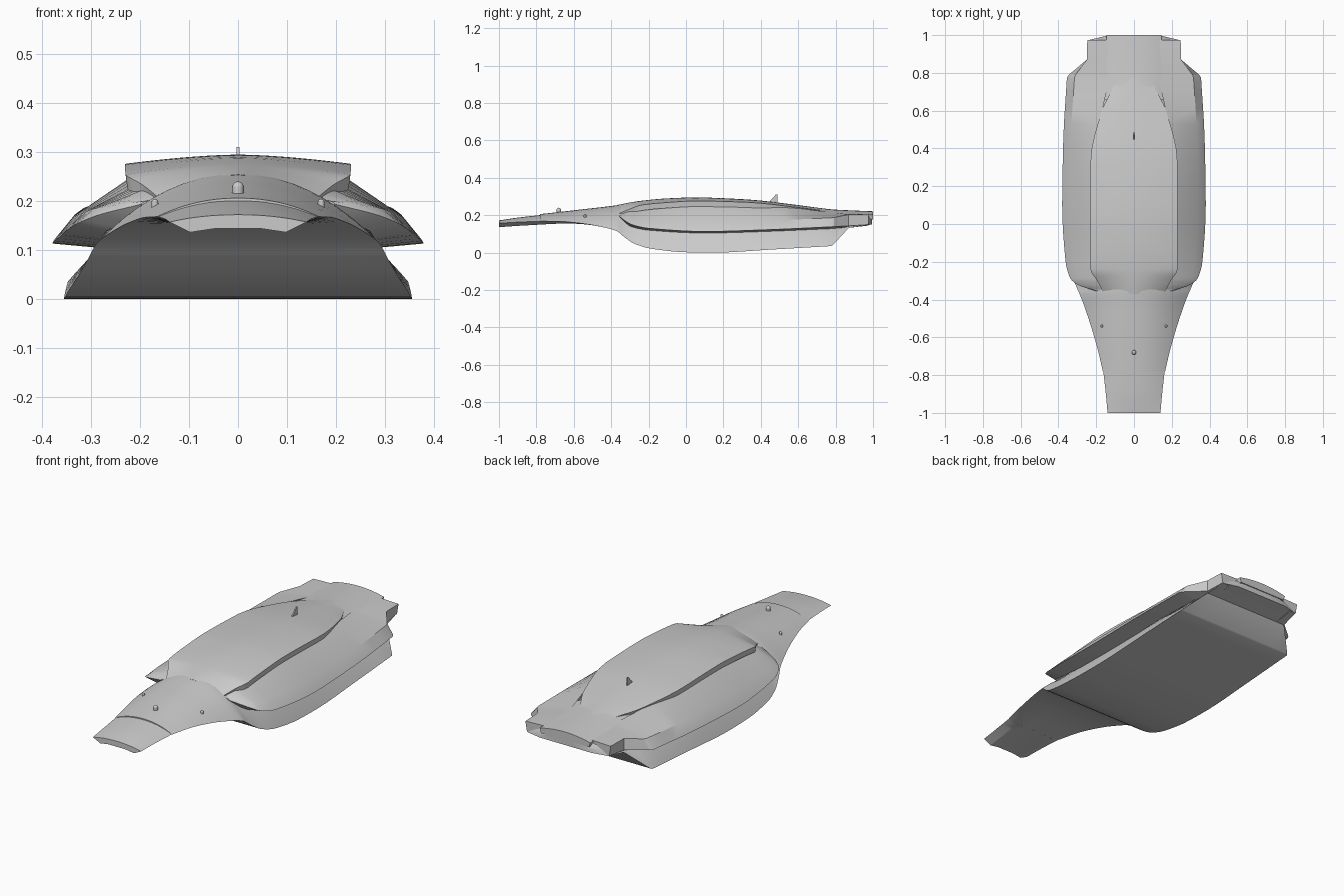
import bpy, bmesh, math

if "Cube" in bpy.data.objects:
    bpy.data.objects.remove(bpy.data.objects["Cube"])


def refine(rows, n=4):
    """Monotone cubic interpolation of section rows along the first column (y)."""
    k, cols = len(rows), len(rows[0])
    slopes = []
    for c in range(cols):
        d = [(rows[i + 1][c] - rows[i][c]) / (rows[i + 1][0] - rows[i][0]) for i in range(k - 1)]
        m = [d[0]]
        for a, b in zip(d, d[1:]):
            m.append(2 * a * b / (a + b) if a * b > 0 else 0)
        slopes.append(m + [d[-1]])
    out = []
    for i in range(k - 1):
        h = rows[i + 1][0] - rows[i][0]
        for s in range(n):
            t = s / n
            out.append([(2*t**3 - 3*t*t + 1) * rows[i][c] + (t**3 - 2*t*t + t) * h * slopes[c][i]
                        + (3*t*t - 2*t**3) * rows[i + 1][c] + (t**3 - t*t) * h * slopes[c][i + 1]
                        for c in range(cols)])
    out.append(list(rows[-1]))
    return out


def finish(ob, angle=28):
    bpy.ops.object.select_all(action='DESELECT')
    ob.select_set(True)
    bpy.context.view_layer.objects.active = ob
    bpy.ops.object.shade_smooth_by_angle(angle=math.radians(angle))


def loft(name, rings, mirror=False):
    bm = bmesh.new()
    vs = [[bm.verts.new(p) for p in r] for r in rings]
    n = len(rings[0])
    for a, b in zip(vs, vs[1:]):
        for i in range(n):
            j = (i + 1) % n
            bm.faces.new((a[i], a[j], b[j], b[i]))
    bm.faces.new(vs[0])
    bm.faces.new(vs[-1])
    if mirror:
        dup = bmesh.ops.duplicate(bm, geom=bm.verts[:] + bm.edges[:] + bm.faces[:])
        for v in dup['geom']:
            if isinstance(v, bmesh.types.BMVert):
                v.co.x *= -1
    bmesh.ops.recalc_face_normals(bm, faces=bm.faces[:])
    me = bpy.data.meshes.new(name)
    bm.to_mesh(me)
    bm.free()
    ob = bpy.data.objects.new(name, me)
    bpy.context.collection.objects.link(ob)
    finish(ob)
    return ob


def arch(y, w, ze, zt, p, steps=24):
    xs = [-math.cos(math.pi * i / steps) for i in range(steps + 1)]
    return [(w * s, y, zt - (zt - ze) * abs(s) ** p) for s in xs]


# Hull: arched top, flat belly. Rows: y, half width, edge z, top z, underside drop
hull_rows = [
    (-.78, .165, .168, .206, .018), (-.68, .188, .167, .217, .012), (-.55, .225, .155, .232, .003),
    (-.45, .258, .137, .243, 0), (-.37, .288, .115, .253, 0), (-.33, .306, .083, .257, 0),
    (-.27, .328, .045, .263, 0), (-.18, .345, .02, .27, 0), (0, .355, .002, .277, 0),
    (.15, .356, .0, .275, 0), (.45, .353, .016, .258, 0), (.775, .348, .035, .228, 0)]


def hull_ring(y, w, ze, zt, drop):
    return arch(y, w, ze, zt, 2.15) + [(w * .7, y, ze - drop), (w * .35, y, ze - drop * .65),
                                       (-w * .35, y, ze - drop * .65), (-w * .7, y, ze - drop)]


hull = [hull_ring(*r) for r in refine(hull_rows)]
for r in [(.785, .342, .04, .227, 0), (.87, .25, .132, .222, 0), (.975, .235, .148, .219, 0),
          (.995, .15, .15, .217, 0)]:
    hull.append(hull_ring(*r))
loft("main_hull", hull)

# Nose tip, stepped slightly below the hull
tip_rows = [(-1, .14, .157, .172, .021), (-.9, .149, .163, .187, .02), (-.775, .163, .168, .201, .018)]
loft("nose_tip", [hull_ring(*r) for r in refine(tip_rows)])

# Raised upper deck with a vertical rim. Rows: y, half width, rim z, centre z, rim height
deck_rows = [(-.37, .16, .205, .254, .01), (-.3, .195, .233, .268, .02), (-.24, .23, .254, .277, .03),
             (-.1, .231, .268, .29, .03), (.05, .231, .276, .295, .03), (.33, .23, .269, .284, .028),
             (.6, .17, .241, .254, .025), (.72, .11, .226, .238, .012), (.78, .08, .22, .231, .008)]
deck = []
for y, w, ze, zt, h in refine(deck_rows):
    deck.append(arch(y, w, ze, zt, 1.6) + [(w - .004, y, ze - h), (-w + .004, y, ze - h)])
loft("upper_deck", deck)

# Side pods. Rows: y, then x/z of inner top, crease, outer edge, inner bottom
pod_rows = [
    (-.355, .15, .205, .19, .2, .2, .193, .17, .188),
    (-.325, .16, .22, .26, .19, .29, .17, .22, .16),
    (-.29, .17, .232, .295, .184, .336, .15, .27, .138),
    (-.2, .19, .243, .317, .176, .362, .13, .28, .12),
    (.1, .2, .262, .337, .168, .38, .113, .28, .104),
    (.45, .19, .25, .334, .172, .374, .123, .28, .114),
    (.775, .13, .216, .315, .186, .355, .138, .26, .128)]
pod = refine(pod_rows) + [
    [.79, .13, .214, .31, .188, .345, .139, .25, .129],
    [.87, .12, .21, .25, .204, .25, .143, .2, .132],
    [.975, .12, .207, .247, .203, .238, .15, .2, .145]]
loft("side_pods", [[(r[i], r[0], r[i + 1]) for i in (1, 3, 5, 7)] for r in pod], mirror=True)

# Tail plate over the stern
tail_rows = [(.66, .185, .205, .242), (.78, .16, .209, .231), (.9, .15, .206, .225), (1, .146, .203, .221)]
loft("tail_plate", [arch(y, w, ze, zt, 2) + [(w * .95, y, ze - .025), (-w * .95, y, ze - .025)]
                    for y, w, ze, zt in refine(tail_rows)])

# Dorsal fin
loft("dorsal_fin", [[(x, .435, .26), (x, .48, .31), (x, .488, .31), (x, .488, .255)] for x in (-.003, .003)])


# Nose sensors: short stem with domed cap
def sensor(name, x, y, z, r):
    bpy.ops.mesh.primitive_cylinder_add(vertices=16, radius=r, depth=r * 2, location=(x, y, z - r))
    bpy.context.object.name = name + "_stem"
    finish(bpy.context.object)
    bpy.ops.mesh.primitive_uv_sphere_add(segments=16, ring_count=8, radius=r, location=(x, y, z))
    bpy.context.object.name = name + "_cap"
    finish(bpy.context.object)


sensor("nose_sensor", 0, -.68, .228, .012)
for s in (-1, 1):
    sensor("side_sensor", s * .17, -.54, .197, .007)
